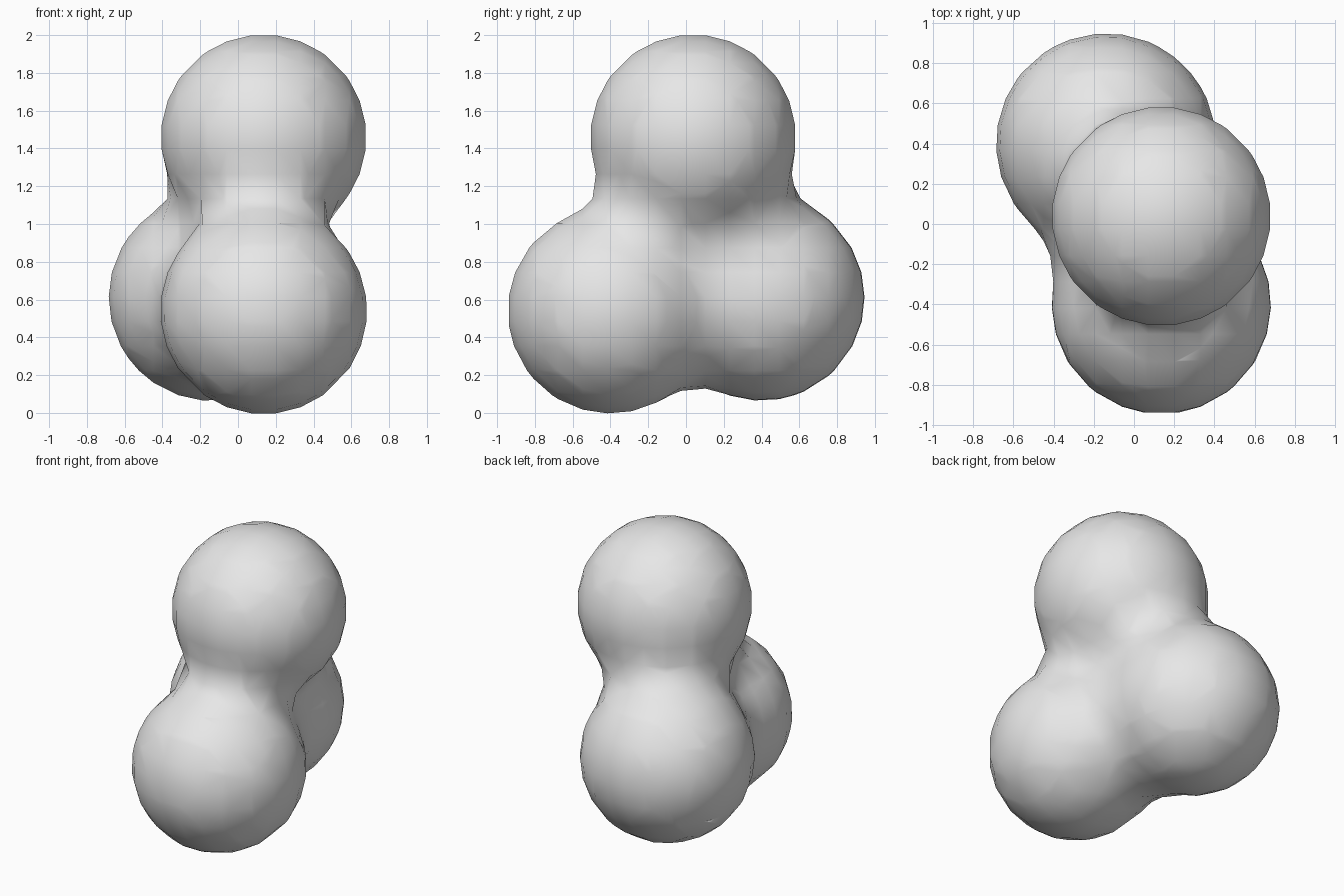
import bpy
import bmesh
from mathutils import Vector

cube = bpy.data.objects.get("Cube")
if cube:
    bpy.data.objects.remove(cube, do_unlink=True)

# Plain grey material
grey = bpy.data.materials.new("light_grey")
grey.use_nodes = True
colour = (0.8, 0.8, 0.8, 1.0)
grey.diffuse_color = colour
grey.node_tree.nodes["Principled BSDF"].inputs["Base Color"].default_value = colour

# Three equal balls melting into one another with tight necks
TOP = Vector((0.136, 0.038, 1.459))
FRONT = Vector((0.136, -0.40, 0.541))
BACK = Vector((-0.138, 0.40, 0.61))

meta = bpy.data.metaballs.new("blob_source")
meta.resolution = meta.render_resolution = 0.13
meta.threshold = 0.6
for centre in (TOP, FRONT, BACK):
    ball = meta.elements.new(type='BALL')
    ball.co = centre - TOP
    ball.radius = 0.826
    ball.stiffness = 3.4
source = bpy.data.objects.new("blob_source", meta)
source.location = TOP
bpy.context.collection.objects.link(source)
bpy.context.view_layer.update()

# Freeze the blended surface as a mesh
depsgraph = bpy.context.evaluated_depsgraph_get()
mesh = bpy.data.meshes.new_from_object(source.evaluated_get(depsgraph))
bpy.data.objects.remove(source, do_unlink=True)
bpy.data.metaballs.remove(meta)
mesh.name = "merged_balls"
mesh.materials.clear()
mesh.materials.append(grey)

# Weld sliver faces and smooth the shading
bm = bmesh.new()
bm.from_mesh(mesh)
bmesh.ops.remove_doubles(bm, verts=bm.verts, dist=0.025)
bmesh.ops.recalc_face_normals(bm, faces=bm.faces)
for face in bm.faces:
    face.smooth = True
    face.material_index = 0
bm.to_mesh(mesh)
bm.free()

blob = bpy.data.objects.new("merged_balls", mesh)
blob.location = TOP
bpy.context.collection.objects.link(blob)
